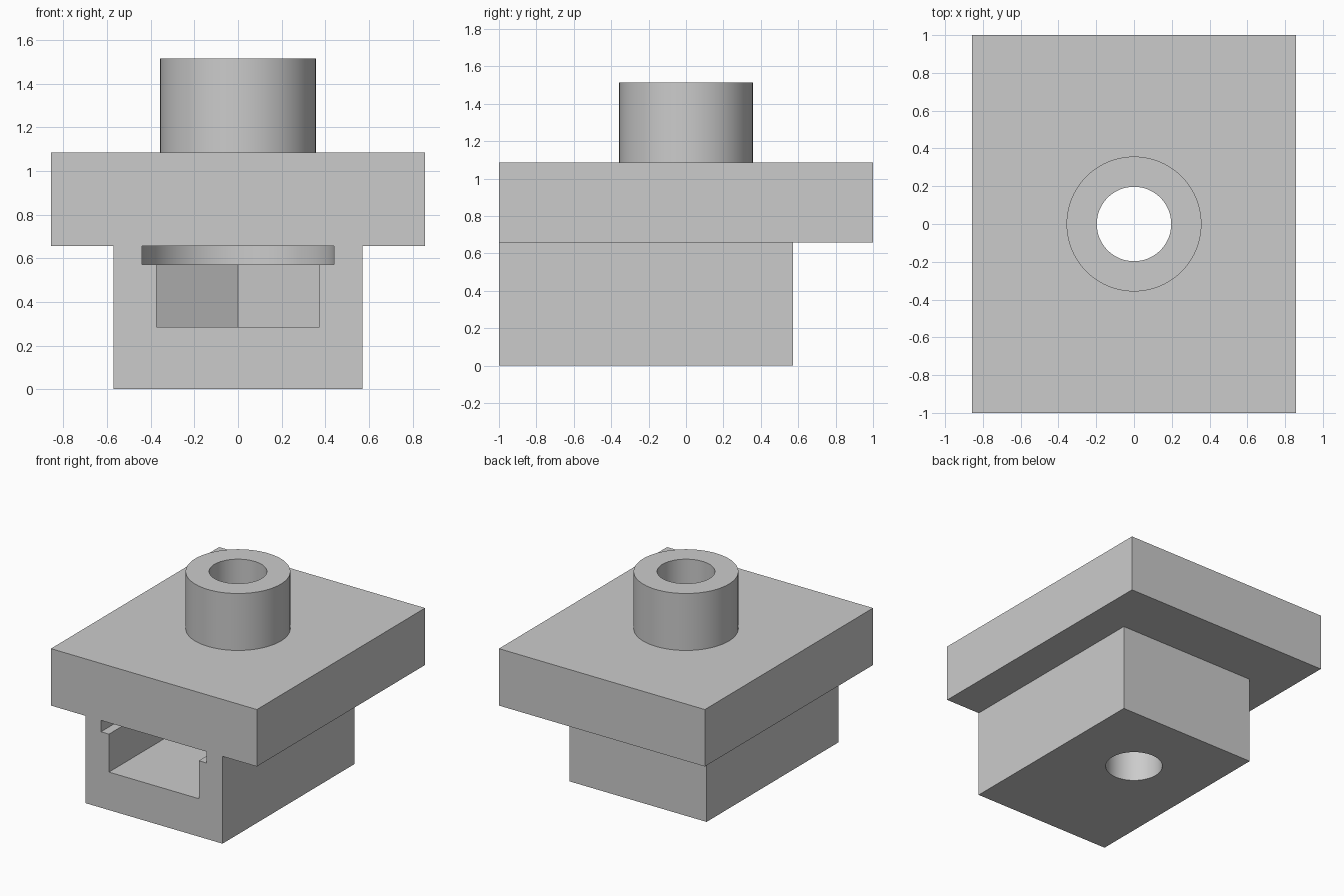
import bpy, bmesh, math

cube = bpy.data.objects.get("Cube")
if cube:
    bpy.data.objects.remove(cube, do_unlink=True)

# Main dimensions
U = 1 / 7
PLATE_Z, PLATE_TOP, TUBE_TOP = 4.6 * U, 7.6 * U, 10.6 * U
NUT_Z, FLANGE_Z = 2 * U, 4 * U
NUT_HALF, FLANGE_R = 0.374, 0.44
TUBE_R, BORE_R = 2.5 * U, 0.197
SEGMENTS = 96

grey = bpy.data.materials.new("plain_grey")
grey.use_nodes = True
colour = (0.6, 0.6, 0.6, 1)
grey.diffuse_color = colour
grey.node_tree.nodes["Principled BSDF"].inputs["Base Color"].default_value = colour


def prism(name, outline, z0, z1):
    """Extrude a counter-clockwise outline from z0 up to z1."""
    bm = bmesh.new()
    base = bm.faces.new([bm.verts.new((x, y, z0)) for x, y in outline])
    top = bmesh.ops.extrude_face_region(bm, geom=[base], use_keep_orig=True)
    moved = [v for v in top["geom"] if isinstance(v, bmesh.types.BMVert)]
    bmesh.ops.translate(bm, verts=moved, vec=(0, 0, z1 - z0))
    bmesh.ops.recalc_face_normals(bm, faces=bm.faces)
    mesh = bpy.data.meshes.new(name)
    bm.to_mesh(mesh)
    bm.free()
    obj = bpy.data.objects.new(name, mesh)
    bpy.context.collection.objects.link(obj)
    mesh.materials.append(grey)
    return obj


def rectangle(half_x, y0, y1):
    return [(-half_x, y0), (half_x, y0), (half_x, y1), (-half_x, y1)]


def arc(radius, start, end, steps):
    angles = [start + (end - start) * i / steps for i in range(steps + 1)]
    return [(radius * math.cos(a), radius * math.sin(a)) for a in angles]


def circle(radius):
    return arc(radius, 0, math.tau, SEGMENTS)[:-1]


def combine(target, other, operation):
    """Apply a boolean and discard the helper."""
    other.hide_render = True
    mod = target.modifiers.new(operation, "BOOLEAN")
    mod.operation, mod.object, mod.solver = operation, other, "EXACT"
    bpy.context.view_layer.objects.active = target
    bpy.ops.object.modifier_apply(modifier=mod.name)
    bpy.data.objects.remove(other, do_unlink=True)


# Solid body: plate, offset lower block and tube
body = prism("carriage_body", rectangle(6 * U, -1, 1), PLATE_Z, PLATE_TOP)
combine(body, prism("lower_block", rectangle(4 * U, -1, 4 * U), 0, PLATE_Z), "UNION")
combine(body, prism("tube", circle(TUBE_R), PLATE_TOP, TUBE_TOP), "UNION")

# Nut slot, open at the front and ending in half a hexagon
hexagon_r = NUT_HALF / math.cos(math.pi / 6)
nut_outline = [(-NUT_HALF, -1.2), (NUT_HALF, -1.2)]
nut_outline += arc(hexagon_r, math.pi / 6, math.pi * 5 / 6, 2)
combine(body, prism("nut_slot", nut_outline, NUT_Z, FLANGE_Z + 0.02), "DIFFERENCE")

# Wider flange slot above it, ending in a half circle
flange_outline = [(-FLANGE_R, -1.2), (FLANGE_R, -1.2)]
flange_outline += arc(FLANGE_R, 0, math.pi, SEGMENTS // 2)
combine(body, prism("flange_slot", flange_outline, FLANGE_Z, PLATE_Z), "DIFFERENCE")

# Bore through everything
combine(body, prism("bore", circle(BORE_R), -0.2, TUBE_TOP + 0.2), "DIFFERENCE")

# Smooth the round walls, keep the edges crisp
bpy.ops.object.select_all(action="DESELECT")
body.select_set(True)
bpy.context.view_layer.objects.active = body
bpy.ops.object.shade_smooth_by_angle(angle=math.radians(30))
